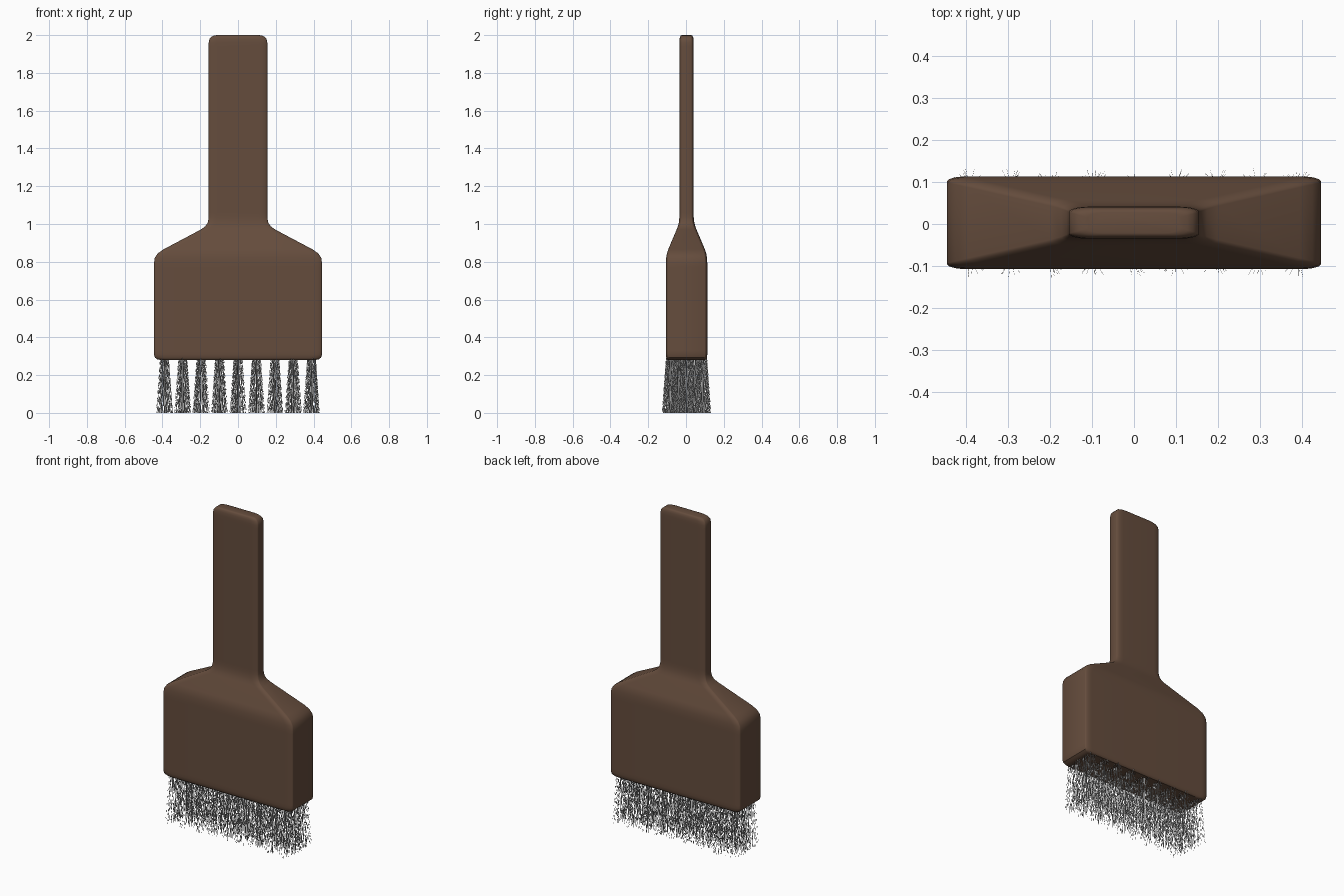
import bpy, bmesh, math, random

if "Cube" in bpy.data.objects:
    bpy.data.objects.remove(bpy.data.objects["Cube"])

random.seed(4)
CY = 0.003  # depth centre of the brush


def material(name, rgb):
    m = bpy.data.materials.new(name)
    m.diffuse_color = (*rgb, 1.0)
    m.use_nodes = True
    m.node_tree.nodes["Principled BSDF"].inputs["Base Color"].default_value = m.diffuse_color
    return m


def finish(bm, name, mat):
    bmesh.ops.recalc_face_normals(bm, faces=bm.faces)
    me = bpy.data.meshes.new(name)
    bm.to_mesh(me)
    bm.free()
    ob = bpy.data.objects.new(name, me)
    bpy.context.collection.objects.link(ob)
    me.materials.append(mat)
    bpy.ops.object.select_all(action='DESELECT')
    ob.select_set(True)
    bpy.context.view_layer.objects.active = ob
    bpy.ops.object.shade_smooth_by_angle(angle=math.radians(35))
    return ob


def bridge(bm, a, b):
    n = len(a)
    for i in range(n):
        bm.faces.new((a[i], a[(i + 1) % n], b[(i + 1) % n], b[i]))


def rounded_ring(bm, z, hx, hy, rx=0.045, ry=0.013, seg=6):
    """Rectangle with elliptical corners at height z."""
    verts = []
    for k, (sx, sy) in enumerate(((1, 1), (-1, 1), (-1, -1), (1, -1))):
        for i in range(seg + 1):
            a = math.pi / 2 * (k + i / seg)
            verts.append(bm.verts.new((sx * (hx - rx) + rx * math.cos(a),
                                       CY + sy * (hy - ry) + ry * math.sin(a), z)))
    return verts


# Wooden body: block, sloped shoulders and flat grip in one loft (z, half x, half y)
SECTIONS = [
    (0.280, 0.395, 0.093), (0.280, 0.410, 0.099), (0.284, 0.428, 0.104),
    (0.293, 0.440, 0.108), (0.310, 0.445, 0.110), (0.330, 0.445, 0.110),
    (0.770, 0.445, 0.110), (0.790, 0.445, 0.110),
    (0.820, 0.441, 0.108), (0.845, 0.424, 0.104), (0.866, 0.394, 0.097),
    (0.970, 0.198, 0.053), (0.988, 0.173, 0.046), (1.008, 0.160, 0.041),
    (1.035, 0.155, 0.038), (1.060, 0.155, 0.038), (1.940, 0.155, 0.038),
    (1.960, 0.155, 0.038), (1.980, 0.151, 0.037),
    (1.992, 0.140, 0.034), (1.998, 0.127, 0.030), (2.000, 0.110, 0.025),
]
bm = bmesh.new()
rings = [rounded_ring(bm, *s) for s in SECTIONS]
for lower, upper in zip(rings, rings[1:]):
    bridge(bm, lower, upper)
bm.faces.new(rings[0][::-1])
bm.faces.new(rings[-1])
finish(bm, "brush_handle", material("brown wood", (0.130, 0.073, 0.046)))


# Bristles: 9 x 5 round tufts of very thin hairs that flare towards the tips
def hair(bm, cx, cy, radius=0.0003):
    ang = random.uniform(0, 2 * math.pi)
    r = math.sqrt(random.random())
    rings = []
    for z, spread in ((0.29, 0.024), (0.0, 0.046)):
        x = cx + spread * r * math.cos(ang)
        y = cy + spread * r * math.sin(ang)
        rings.append([bm.verts.new((x + radius * math.cos(t), y + radius * math.sin(t), z))
                      for t in (ang, ang + 2.094, ang + 4.189)])
    bridge(bm, rings[0], rings[1])
    bm.faces.new(rings[0][::-1])
    bm.faces.new(rings[1])


bm = bmesh.new()
for col in range(-4, 5):
    for row in range(-2, 3):
        for _ in range(50):
            hair(bm, col * 0.0975, CY + row * 0.0425)
finish(bm, "bristles", material("light grey bristle", (0.55, 0.55, 0.55)))
